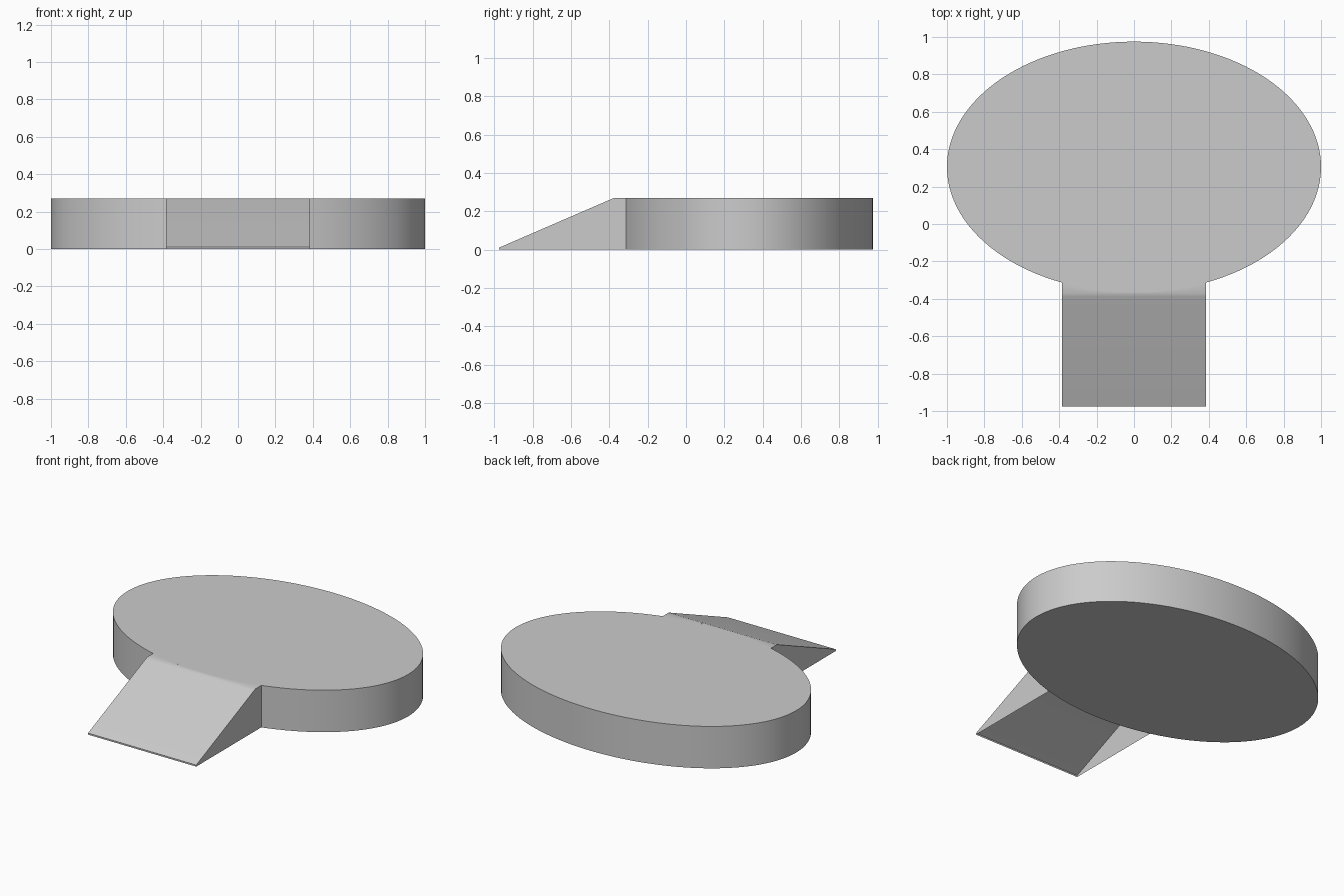
import bpy, bmesh, math

if "Cube" in bpy.data.objects:
    bpy.data.objects.remove(bpy.data.objects["Cube"])

RX, RY, CY, H = 1.0, 0.67, 0.305, 0.27   # platform ellipse and height
W, FRONT = 0.385, -0.975                 # ramp half width and front edge


def finish(bm, name, angle=30):
    mesh = bpy.data.meshes.new(name)
    bm.to_mesh(mesh)
    bm.free()
    obj = bpy.data.objects.new(name, mesh)
    bpy.context.collection.objects.link(obj)
    bpy.ops.object.select_all(action='DESELECT')
    obj.select_set(True)
    bpy.context.view_layer.objects.active = obj
    bpy.ops.object.shade_smooth_by_angle(angle=math.radians(angle))
    return obj


# Oval platform
bm = bmesh.new()
bmesh.ops.create_cone(bm, cap_ends=True, segments=128, radius1=1, radius2=1, depth=H)
for v in bm.verts:
    v.co = (v.co.x * RX, v.co.y * RY + CY, v.co.z + H / 2)
finish(bm, "oval_platform")

# Ramp: thin shell, open underneath, its back edge following the platform
bm = bmesh.new()
COLS = 16
columns = []
for i in range(COLS + 1):
    x = -W + 2 * W * i / COLS
    back = CY - RY * math.sqrt(1 - (x / RX) ** 2)
    profile = [(FRONT, 0), (FRONT, 0.01), (-0.388, 0.264), (-0.372, H), (back, H)]
    columns.append([bm.verts.new((x, y, z)) for y, z in profile])
for a, b in zip(columns, columns[1:]):
    for j in range(4):
        bm.faces.new((a[j], b[j], b[j + 1], a[j + 1]))

# Ramp side walls
for col, flip in ((columns[0], False), (columns[-1], True)):
    foot = bm.verts.new((col[4].co.x, col[4].co.y, 0))
    loop = col + [foot]
    bm.faces.new(loop[::-1] if flip else loop)
finish(bm, "ramp")
